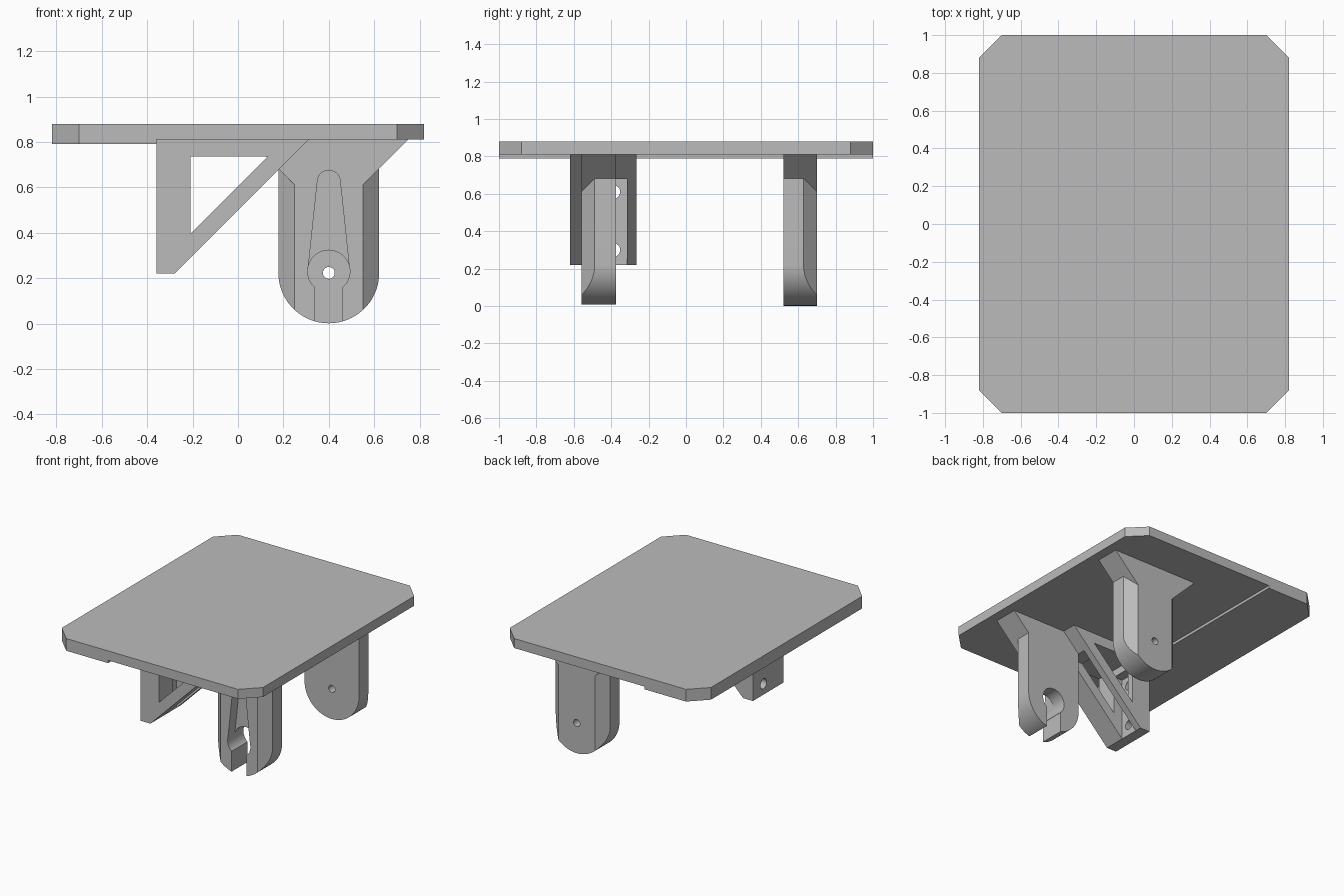
import bpy, bmesh, math
from mathutils import Vector

default = bpy.data.objects.get("Cube")
if default:
    bpy.data.objects.remove(default, do_unlink=True)

grey = bpy.data.materials.new("plain_grey")
grey.use_nodes = True
colour = (0.5, 0.5, 0.5, 1)
grey.diffuse_color = colour
grey.node_tree.nodes["Principled BSDF"].inputs["Base Color"].default_value = colour

# How a 2D profile point (u, v) at depth d maps to space, per extrusion axis
AXES = {"x": lambda u, v, d: (d, u, v),
        "y": lambda u, v, d: (u, d, v),
        "z": lambda u, v, d: (u, v, d)}


def prism(name, points, lo, hi, axis="y"):
    """Extrude a closed profile along an axis."""
    place = AXES[axis]
    bm = bmesh.new()
    face = bm.faces.new([bm.verts.new(place(u, v, lo)) for u, v in points])
    new = bmesh.ops.extrude_face_region(bm, geom=[face])["geom"]
    shift = Vector(place(0, 0, hi - lo))
    bmesh.ops.translate(bm, vec=shift, verts=[g for g in new if isinstance(g, bmesh.types.BMVert)])
    bmesh.ops.recalc_face_normals(bm, faces=bm.faces)
    mesh = bpy.data.meshes.new(name)
    bm.to_mesh(mesh)
    bm.free()
    mesh.materials.append(grey)
    ob = bpy.data.objects.new(name, mesh)
    bpy.context.collection.objects.link(ob)
    return ob


def arc(cx, cy, r, start, end, steps):
    angles = [math.radians(start + (end - start) * i / steps) for i in range(steps + 1)]
    return [(cx + r * math.cos(a), cy + r * math.sin(a)) for a in angles]


def circle(cx, cy, r):
    return arc(cx, cy, r, 0, 352.5, 47)


def rect(u0, u1, v0, v1):
    return [(u0, v0), (u1, v0), (u1, v1), (u0, v1)]


def combine(ob, tool, operation="DIFFERENCE"):
    """Boolean the tool into ob, bake the result and drop the tool."""
    mod = ob.modifiers.new("bool", "BOOLEAN")
    mod.object, mod.operation, mod.solver = tool, operation, "EXACT"
    graph = bpy.context.evaluated_depsgraph_get()
    baked = bpy.data.meshes.new_from_object(ob.evaluated_get(graph))
    ob.modifiers.clear()
    ob.data = baked
    bpy.data.objects.remove(tool, do_unlink=True)


def finish(ob):
    for poly in ob.data.polygons:
        poly.use_smooth = True
    ob.data.set_sharp_from_angle(angle=math.radians(25))


UNDER = 0.81      # underside of the plate
PIVOT_X, PIVOT_Z, LUG_R = 0.40, 0.223, 0.222

# Plate with clipped corners and a slightly thicker right-hand strip
corners = [(0.82, 0.88), (0.70, 1)]
outline = corners + [(-x, y) for x, y in corners[::-1]]
outline += [(-x, -y) for x, y in outline]
plate = prism("plate", outline, 0.79, 0.88, "z")
combine(plate, prism("step_cut", rect(-0.36, 1, 0.7, UNDER), -1.2, 1.2))
finish(plate)


def make_lug(name, inner, outer):
    """Round-ended lug, bevelled on its outer side, flared into the plate."""
    lo, hi = min(inner, outer), max(inner, outer)
    profile = arc(PIVOT_X, PIVOT_Z, LUG_R, 180, 360, 40)
    profile += [(PIVOT_X + LUG_R, UNDER), (PIVOT_X - LUG_R, UNDER)]
    lug = prism(name, profile, lo, hi)
    out = 1 if outer > inner else -1
    for side in (-1, 1):
        edge = PIVOT_X + side * LUG_R
        wedge = [(edge - side * 0.072, outer), (edge, outer - out * 0.072),
                 (edge + side * 0.1, outer - out * 0.072),
                 (edge + side * 0.1, outer + out * 0.1),
                 (edge - side * 0.072, outer + out * 0.1)]
        combine(lug, prism("bevel_cut", wedge, -0.1, 1, "z"))
    flare = [(PIVOT_X + dx, z) for dx, z in
             ((-0.35, UNDER), (-0.15, 0.61), (0.15, 0.61), (0.35, UNDER))]
    combine(lug, prism("flare", flare, lo, hi), "UNION")
    return lug


# Back lug with a small pivot hole
back_lug = make_lug("back_lug", 0.52, 0.70)
combine(back_lug, prism("pivot_cut", circle(PIVOT_X, PIVOT_Z, 0.026), 0.4, 0.8))
finish(back_lug)

# Front lug with a keyhole slot and a tapered arm recess
front_lug = make_lug("front_lug", -0.375, -0.56)
arm = [(PIVOT_X - 0.09, 0.25), (PIVOT_X + 0.09, 0.25)] + arc(PIVOT_X, 0.625, 0.05, 6, 174, 20)
combine(front_lug, prism("arm_cut", arm, -0.7, -0.48))
combine(front_lug, prism("bore_cut", circle(PIVOT_X, 0.23, 0.093), -0.7, -0.2))
combine(front_lug, prism("slot_cut", rect(PIVOT_X - 0.06, PIVOT_X + 0.06, -0.1, 0.2), -0.7, -0.2))
finish(front_lug)

# Triangular bracket: window across it, channel behind the slope, screw holes
bracket = prism("bracket", [(-0.36, UNDER), (-0.36, 0.22), (-0.28, 0.22), (0.31, UNDER)],
                -0.62, -0.265)
combine(bracket, prism("channel_cut", rect(-0.46, -0.315, 0.1, 0.68), -0.28, 0.5, "x"))
combine(bracket, prism("window_cut", [(-0.21, 0.395), (0.13, 0.735), (-0.21, 0.735)], -0.8, 0))
for z in (0.30, 0.61):
    combine(bracket, prism("screw_cut", circle(-0.388, z, 0.036), -0.5, -0.2, "x"))
finish(bracket)
